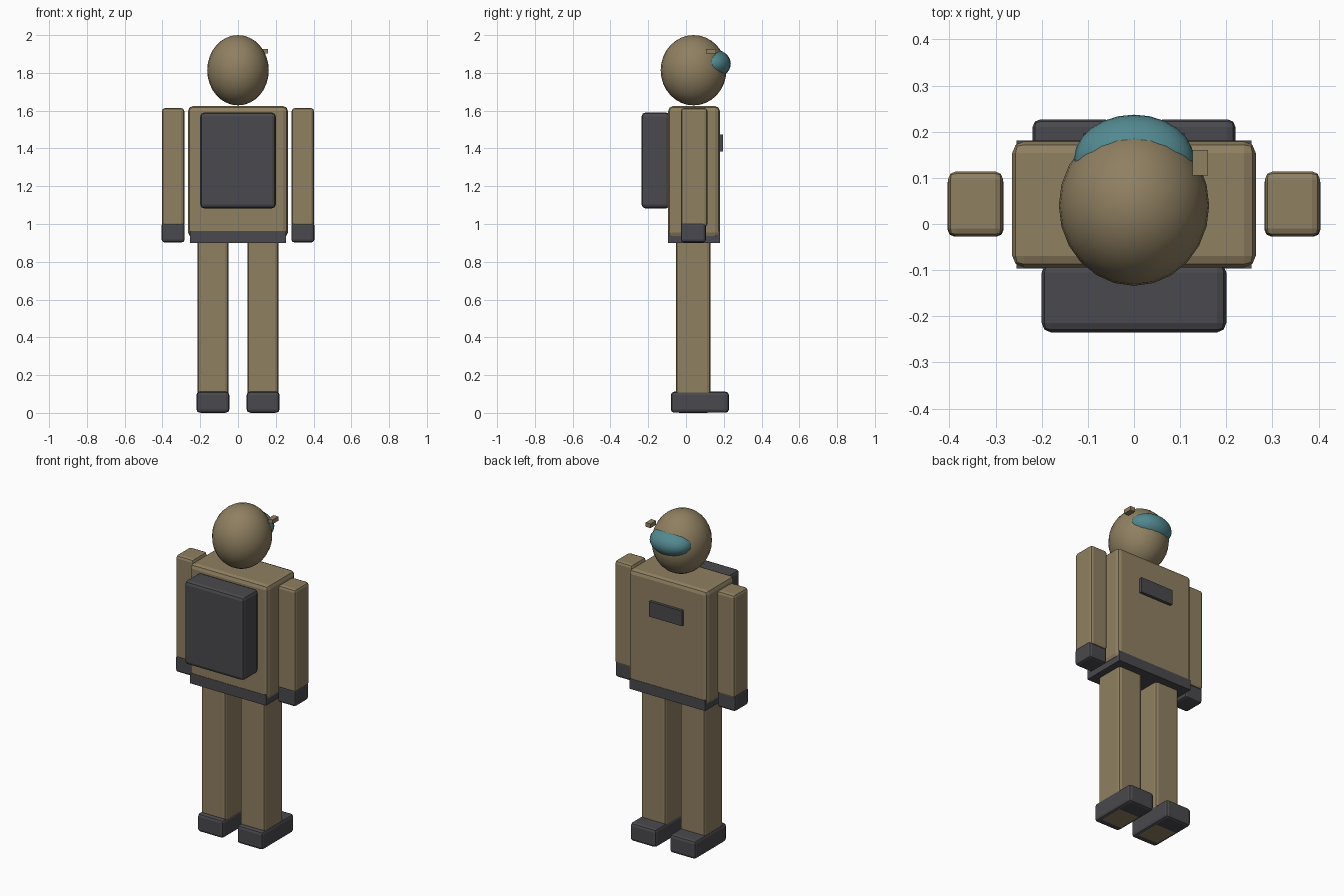
import bpy

if "Cube" in bpy.data.objects:
    bpy.data.objects.remove(bpy.data.objects["Cube"])


def material(name, rgb):
    m = bpy.data.materials.new(name)
    m.diffuse_color = (*rgb, 1)
    m.use_nodes = True
    m.node_tree.nodes["Principled BSDF"].inputs["Base Color"].default_value = m.diffuse_color
    return m


TAN = material("tan suit", (0.275, 0.215, 0.120))
DARK = material("dark grey gear", (0.068, 0.066, 0.074))
TEAL = material("teal glass", (0.085, 0.25, 0.28))


def box(name, xs, ys, zs, mat, bevel=0.0):
    """Box given by its extents, with an optional two-step rounded edge."""
    lo, hi = zip(xs, ys, zs)
    bpy.ops.mesh.primitive_cube_add(
        size=1, location=[(a + b) / 2 for a, b in zip(lo, hi)])
    ob = bpy.context.object
    ob.name = name
    ob.scale = [b - a for a, b in zip(lo, hi)]
    bpy.ops.object.transform_apply(location=False, rotation=False, scale=True)
    ob.data.materials.append(mat)
    if bevel:
        mod = ob.modifiers.new("rounded edges", 'BEVEL')
        mod.width = bevel
        mod.segments = 2
    return ob


def ball(name, loc, radii, mat):
    bpy.ops.mesh.primitive_uv_sphere_add(
        segments=24, ring_count=16, radius=1, location=loc)
    ob = bpy.context.object
    ob.name = name
    ob.scale = radii
    bpy.ops.object.transform_apply(location=False, rotation=False, scale=True)
    bpy.ops.object.shade_smooth()
    ob.data.materials.append(mat)
    return ob


# Torso, belt, backpack and chest panel
box("torso", (-0.264, 0.264), (-0.094, 0.179), (0.93, 1.624), TAN, 0.025)
box("belt", (-0.255, 0.255), (-0.096, 0.181), (0.90, 0.963), DARK)
box("backpack", (-0.2, 0.2), (-0.235, -0.085), (1.083, 1.59), DARK, 0.02)
box("chest_panel", (-0.11, 0.11), (0.17, 0.197), (1.383, 1.475), DARK)

# Helmet with visor and side lamp
ball("helmet", (0, 0.04, 1.814), (0.163, 0.174, 0.186), TAN)
ball("visor", (0, 0.14, 1.848), (0.13, 0.097, 0.078), TEAL)
box("side_lamp", (0.127, 0.16), (0.105, 0.16), (1.902, 1.927), TAN)

# Limbs on both sides
for side, s in (("left", -1), ("right", 1)):
    def span(a, b):
        return tuple(sorted((s * a, s * b)))
    box(side + "_arm", span(0.284, 0.403), (-0.027, 0.114),
        (0.985, 1.614), TAN, 0.017)
    box(side + "_hand", span(0.283, 0.404), (-0.027, 0.105),
        (0.903, 1.007), DARK, 0.014)
    box(side + "_leg", span(0.05, 0.214), (-0.053, 0.13),
        (0.0, 0.94), TAN, 0.018)
    box(side + "_boot", span(0.046, 0.22), (-0.08, 0.227),
        (0.001, 0.112), DARK, 0.017)
